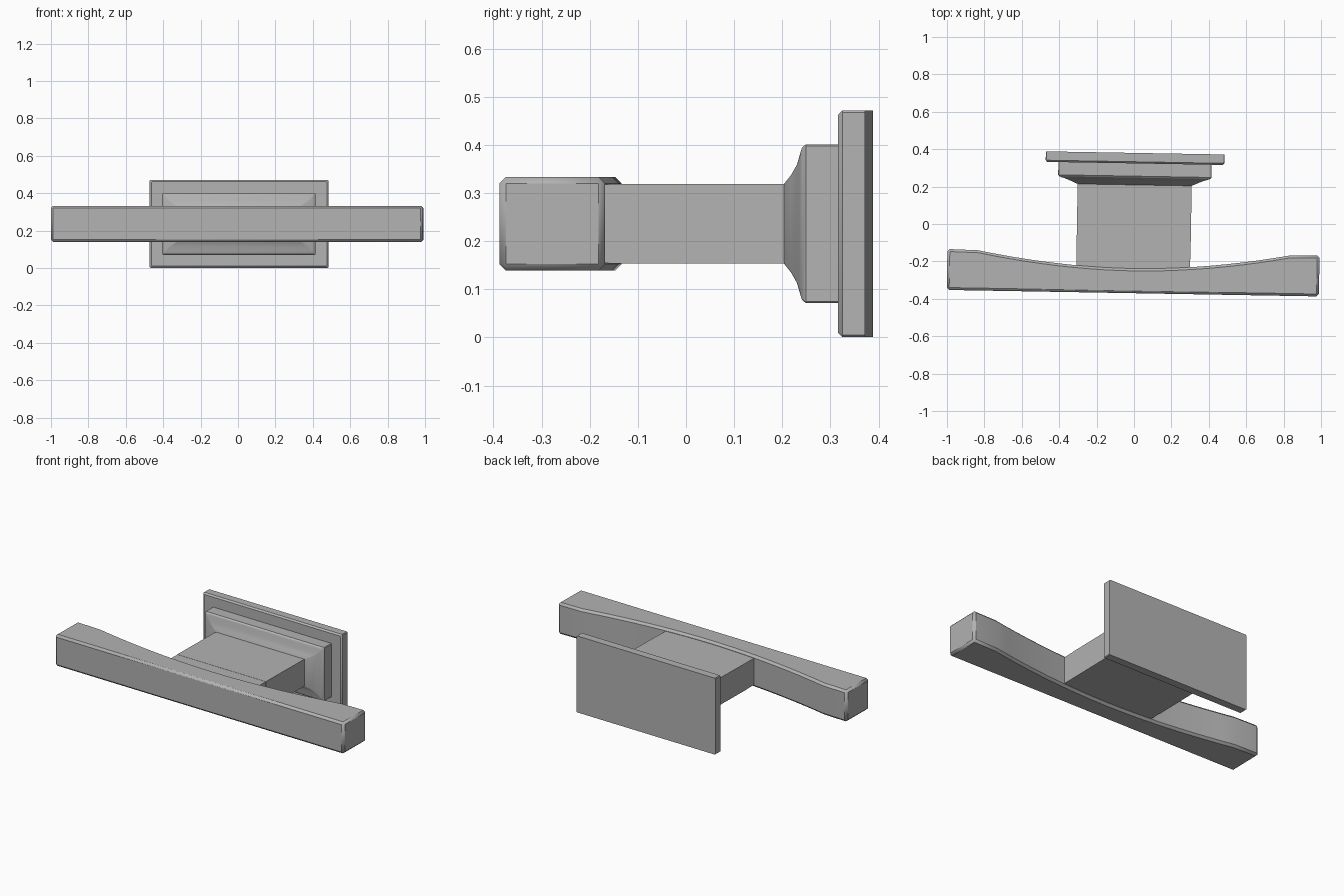
import bpy, bmesh, math
from mathutils import Matrix

cube = bpy.data.objects.get("Cube")
if cube:
    bpy.data.objects.remove(cube, do_unlink=True)

grey = bpy.data.materials.new("satin_grey")
grey.use_nodes = True
colour = (0.45, 0.45, 0.45, 1)
grey.diffuse_color = colour
grey.node_tree.nodes["Principled BSDF"].inputs["Base Color"].default_value = colour

MID_Z = 0.236
TURN = Matrix.Rotation(math.radians(-1), 4, 'Z')  # slight turn of the handle


def finish(name, bm, bevel=0):
    bmesh.ops.recalc_face_normals(bm, faces=bm.faces)
    bm.transform(TURN @ Matrix.Translation((0, 0, MID_Z)))
    mesh = bpy.data.meshes.new(name)
    bm.to_mesh(mesh)
    bm.free()
    mesh.materials.append(grey)
    obj = bpy.data.objects.new(name, mesh)
    bpy.context.collection.objects.link(obj)
    if bevel:
        mod = obj.modifiers.new("chamfer", 'BEVEL')
        mod.width = bevel
        mod.segments = 1
        mod.limit_method = 'ANGLE'
        mod.angle_limit = math.radians(40)
    bpy.ops.object.select_all(action='DESELECT')
    obj.select_set(True)
    bpy.context.view_layer.objects.active = obj
    bpy.ops.object.shade_smooth_by_angle(angle=math.radians(30))
    return obj


def loft(name, rings, cut=0.0):
    """Stack rectangles (y, half width, half height) with clipped corners."""
    bm = bmesh.new()
    loops = []
    for y, w, h in rings:
        pts = []
        for sx, sz in ((1, 1), (-1, 1), (-1, -1), (1, -1)):
            pair = [(sx * w, sz * (h - cut)), (sx * (w - cut), sz * h)]
            if not cut:
                pair = pair[:1]
            pts += pair if sx * sz > 0 else pair[::-1]
        loops.append([bm.verts.new((x, y, z)) for x, z in pts])
    for a, b in zip(loops, loops[1:]):
        for i in range(len(a)):
            j = (i + 1) % len(a)
            bm.faces.new((a[i], a[j], b[j], b[i]))
    bm.faces.new(loops[0])
    bm.faces.new(loops[-1])
    return finish(name, bm)


# Wall plate with a chamfered front rim
loft("wall_plate", [(0.324, 0.469, 0.226), (0.333, 0.478, 0.235), (0.380, 0.478, 0.235)], 0.004)

# Raised base with a flare running into the post
loft("flared_base", [(0.209, 0.305, 0.083), (0.224, 0.338, 0.101), (0.237, 0.370, 0.123),
                     (0.244, 0.394, 0.146), (0.248, 0.403, 0.158), (0.256, 0.410, 0.165),
                     (0.326, 0.410, 0.165)], 0.004)

# Post, and the foot that joins it to the bar
loft("post", [(-0.156, 0.305, 0.083), (0.212, 0.305, 0.083)])
loft("post_foot", [(-0.26, 0.304, 0.082), (-0.155, 0.304, 0.082)])

# Grip bar: straight front, hollowed back with flat ends
END, FRONT, BACK, DEPTH, FLAT = 0.995, -0.370, -0.151, 0.083, 0.83
outline = [(-END, FRONT), (END, FRONT), (END, BACK)]
STEPS = 20
for i in range(STEPS + 1):
    t = 1 - 2 * i / STEPS
    outline.append((FLAT * t, BACK - 0.004 - DEPTH * (1 - abs(t) ** 1.9)))
outline.append((-END, BACK))
bm = bmesh.new()
base = bm.faces.new([bm.verts.new((x, y, -0.097)) for x, y in outline])
top = bmesh.ops.extrude_face_region(bm, geom=[base])
bmesh.ops.translate(bm, vec=(0, 0, 0.194), verts=[v for v in top["geom"] if isinstance(v, bmesh.types.BMVert)])
finish("grip_bar", bm, 0.013)
